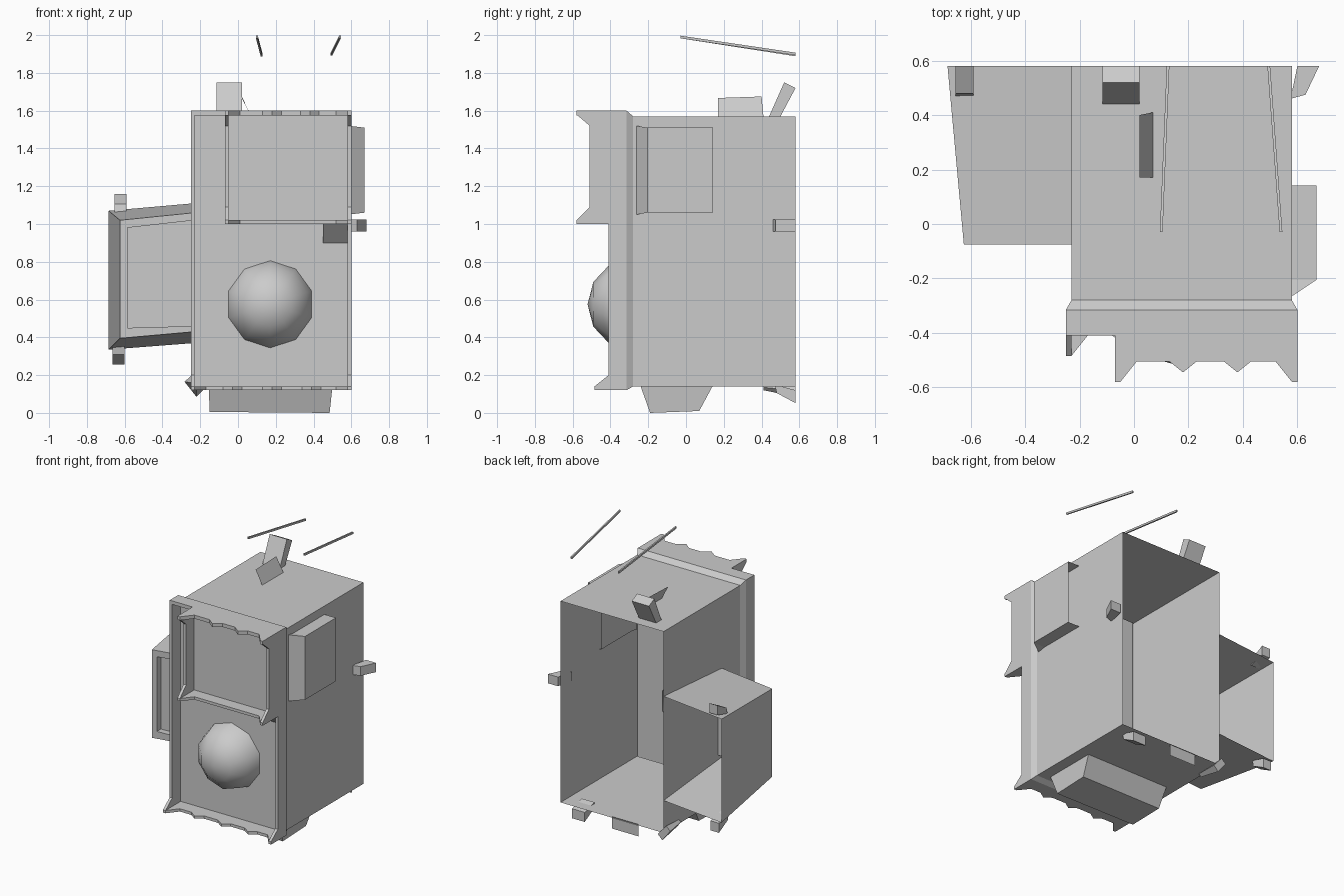
import bpy, bmesh, math

if "Cube" in bpy.data.objects:
    bpy.data.objects.remove(bpy.data.objects["Cube"])


def build(name, rings, start=False, end=False):
    """Loft through rings of 3D points, with optional end caps."""
    bm = bmesh.new()
    loops = [[bm.verts.new(p) for p in r] for r in rings]
    n = len(loops[0])
    for a, b in zip(loops, loops[1:]):
        for i in range(n):
            j = (i + 1) % n
            bm.faces.new((a[i], a[j], b[j], b[i]))
    if start:
        bm.faces.new(loops[0])
    if end:
        bm.faces.new(loops[-1])
    bmesh.ops.recalc_face_normals(bm, faces=bm.faces)
    me = bpy.data.meshes.new(name)
    bm.to_mesh(me)
    bm.free()
    ob = bpy.data.objects.new(name, me)
    bpy.context.collection.objects.link(ob)
    return ob


def prism(name, axis, lo, hi, pts, caps=True):
    """Extrude a 2D outline along x, y or z."""
    def at(d):
        ring = []
        for p in pts:
            q = list(p)
            q.insert("xyz".index(axis), d)
            ring.append(q)
        return ring
    return build(name, [at(lo), at(hi)], caps, caps)


def rect_y(x0, x1, z0, z1, y):
    return [(x0, y, z0), (x1, y, z0), (x1, y, z1), (x0, y, z1)]


def toothed(left, right, back, edge, spike, teeth, drop):
    """Plan outline with spiked corners and small teeth on the front edge."""
    pts = [(left, back), (left, spike), (left + .02, spike), (left + .08, edge)]
    for t in teeth:
        pts += [(t - .05, edge), (t, edge - drop), (t + .05, edge)]
    return pts + [(right - .08, edge), (right - .02, spike), (right, spike), (right, back)]


# Main cabinet: open-backed shell with a bevelled collar and front panel
build("cabinet_shell", [rect_y(-.23, .58, .14, 1.57, .58),
                        rect_y(-.23, .58, .14, 1.57, -.28),
                        rect_y(-.25, .60, .12, 1.60, -.315)], end=True)

# Front rim plates
B = -.315
prism("right_rim", "x", .58, .60, [
    (B, 1.6), (-.58, 1.6), (-.58, 1.58), (-.51, 1.52), (-.51, 1.09), (-.58, 1.02),
    (-.58, 1.0), (-.41, 1.0), (-.41, .2), (-.485, .14), (-.485, .12), (B, .12)])
prism("left_rim", "x", -.25, -.23, [
    (B, 1.6), (-.41, 1.6), (-.41, .2), (-.485, .14), (-.485, .12), (B, .12)])
prism("top_left_rim", "z", 1.575, 1.6, [(-.25, B), (-.25, -.41), (-.07, -.41), (-.07, B)])
prism("bottom_rim", "z", .12, .14,
      toothed(-.25, .60, B, -.41, -.485, (-.03, .18, .39), .035))

# Upper window box
prism("window_top", "z", 1.575, 1.6,
      toothed(-.07, .60, B, -.505, -.58, (.18, .38), .04))
prism("window_sill", "z", 1.0, 1.02,
      toothed(-.07, .60, B, -.505, -.58, (), 0))
prism("window_left", "x", -.07, -.05, [
    (B, 1.6), (-.58, 1.6), (-.58, 1.58), (-.51, 1.52),
    (-.51, 1.09), (-.58, 1.02), (-.58, 1.0), (B, 1.0)])
build("window_screen", [rect_y(-.05, .58, 1.02, 1.575, -.42)], end=True)

# Sloped wedge under the sill
prism("sill_wedge", "x", .45, .58, [(B, 1.0), (-.41, 1.0), (B, .9)])

# Low-poly dome on the front panel
bpy.ops.mesh.primitive_uv_sphere_add(segments=10, ring_count=6, radius=.235,
                                     location=(.17, -.30, .575),
                                     rotation=(math.pi / 2, 0, 0))
dome = bpy.context.object
dome.name = "front_dome"
dome.scale.z = .94
bpy.ops.object.shade_smooth()
bm = bmesh.new()
bm.from_mesh(dome.data)
bmesh.ops.delete(bm, geom=[v for v in bm.verts if v.co.z < -.01], context="VERTS")
bm.to_mesh(dome.data)
bm.free()

# Base foot
build("base_foot", [
    [(-.155, -.24, .14), (.50, -.24, .14), (.50, .14, .14), (-.155, .14, .14)],
    [(-.15, -.19, .005), (.485, -.19, 0), (.485, .07, .01), (-.15, .07, .01)]], end=True)


# Left side box: tapered, open at the back, with a recessed front panel
def side_ring(x, y, zl0, zl1, zr0, zr1, xr=-.23):
    return [(x, y, zl0), (xr, y, zr0), (xr, y, zr1), (x, y, zl1)]


build("left_box", [side_ring(-.685, .58, .335, 1.07, .37, 1.11),
                   side_ring(-.625, -.075, .395, 1.02, .43, 1.06),
                   side_ring(-.585, -.075, .45, .98, .46, 1.02),
                   side_ring(-.585, -.03, .45, .98, .46, 1.02)], end=True)

# Right side box: sloped front, open at the back
build("right_box", [rect_y(.57, .67, 1.06, 1.51, .142),
                    rect_y(.57, .67, 1.06, 1.51, -.205),
                    rect_y(.57, .585, 1.05, 1.52, -.262)], end=True)

# Roof tab and slanted fin
prism("roof_tab", "x", -.115, .02, [(.44, 1.57), (.52, 1.75), (.58, 1.72), (.50, 1.57)])
build("roof_fin", [[(.07, .17, 1.57), (.07, .41, 1.57),
                    (.02, .40, 1.675), (.02, .17, 1.667)]], end=True)

# Two thin rods above the roof
for side, (xa, xb, zb) in {"left": (.10, .125, 1.895), "right": (.54, .495, 1.90)}.items():
    rings = [[(x + dx, y, z + dz) for dx, dz in ((-.005, -.007), (.005, -.007),
                                                (.005, .007), (-.005, .007))]
             for x, y, z in ((xa, -.03, 1.99), (xb, .58, zb))]
    build(side + "_rod", rings, True, True)

# Rear clips around the open edges
prism("right_clip", "z", .96, 1.025, [(.575, .46), (.63, .475), (.68, .58), (.60, .58)])
clips = {"left_box_top_clip": (-.655, -.59, 1.07, 1), "left_box_bottom_clip": (-.665, -.60, .345, -1),
         "floor_clip": (.39, .49, .14, -1)}
for name, (x0, x1, z, s) in clips.items():
    prism(name, "x", x0, x1, [(.47, z - s * .01), (.48, z + s * .035),
                              (.58, z + s * .088), (.58, z + s * .02)])
build("corner_clip", [
    [(-.25, .41, .16), (-.23, .41, .17), (-.20, .41, .135), (-.22, .41, .12)],
    [(-.283, .58, .165), (-.25, .58, .195), (-.185, .58, .12), (-.22, .58, .085)]], True, True)
build("floor_plate", [rect_y(-.03, .18, .06, .145, .575)], end=True)
